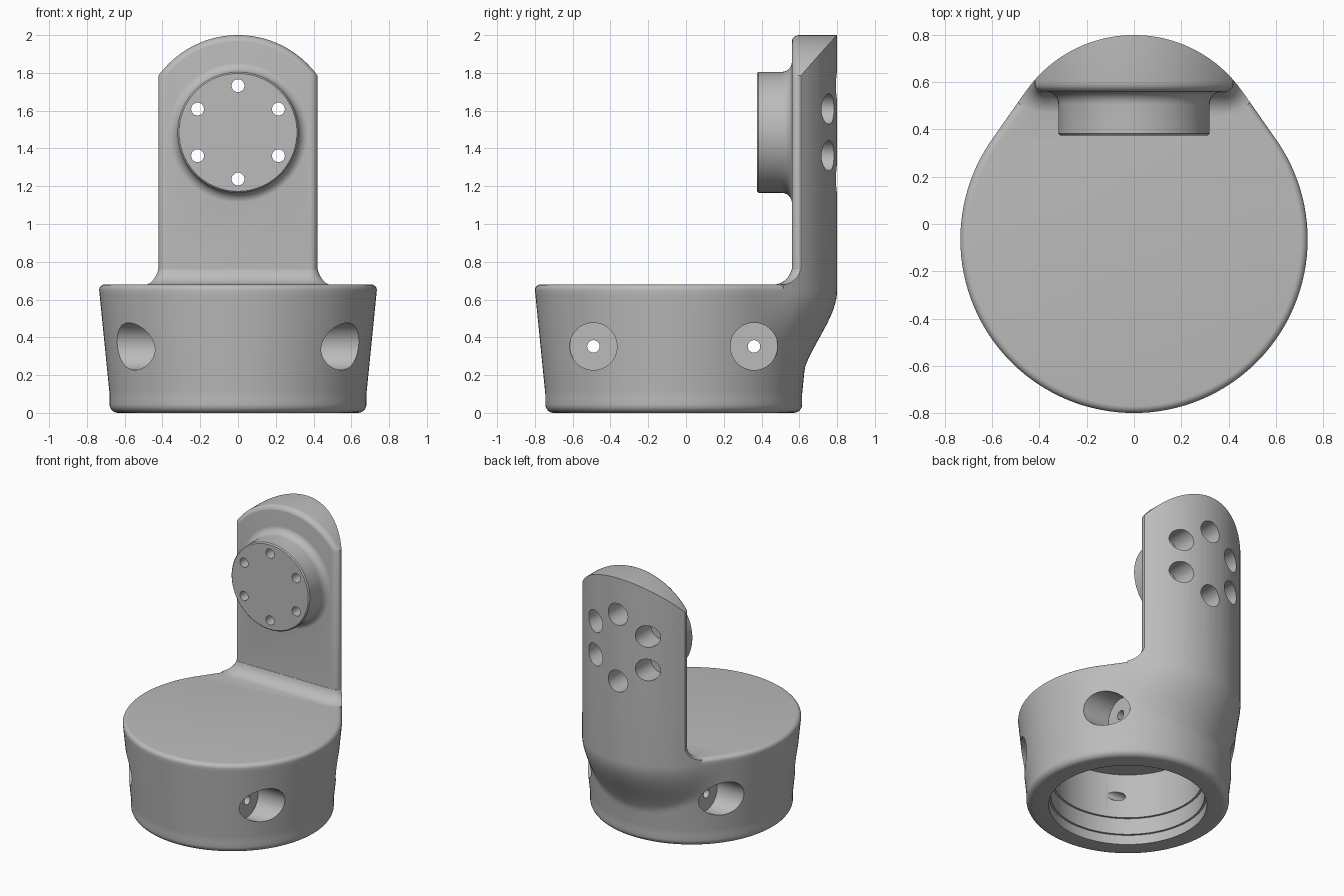
import bpy, bmesh
from math import sin, cos, pi, sqrt
from mathutils import Vector, Matrix

cube = bpy.data.objects.get("Cube")
if cube:
    bpy.data.objects.remove(cube, do_unlink=True)

grey = bpy.data.materials.new("plain grey")
grey.use_nodes = True
grey.diffuse_color = (0.5, 0.5, 0.5, 1)
grey.node_tree.nodes["Principled BSDF"].inputs["Base Color"].default_value = (0.5, 0.5, 0.5, 1)

AXIS_Y = -0.065      # centre of the round base
FLANGE_Z = 1.485
SEG = 128


def loft(name, rings):
    """Closed solid through a list of rings with equal point counts."""
    bm = bmesh.new()
    rows = [[bm.verts.new(p) for p in ring] for ring in rings]
    n = len(rows[0])
    for a, b in zip(rows, rows[1:]):
        for i in range(n):
            j = (i + 1) % n
            bm.faces.new((a[i], a[j], b[j], b[i]))
    bm.faces.new(rows[0])
    bm.faces.new(rows[-1])
    bmesh.ops.recalc_face_normals(bm, faces=bm.faces)
    mesh = bpy.data.meshes.new(name)
    bm.to_mesh(mesh)
    bm.free()
    mesh.materials.append(grey)
    ob = bpy.data.objects.new(name, mesh)
    bpy.context.collection.objects.link(ob)
    return ob


def lathe(name, profile, place, seg=64):
    """Spin (radius, height) points around local z, then place them."""
    angles = [2 * pi * i / seg for i in range(seg)]
    return loft(name, [[place @ Vector((r * cos(a), r * sin(a), h)) for a in angles]
                       for r, h in profile])


def combine(target, tool, operation):
    tool.hide_render = True
    mod = target.modifiers.new(operation.lower(), 'BOOLEAN')
    mod.operation, mod.object, mod.solver = operation, tool, 'EXACT'
    bpy.context.view_layer.objects.active = target
    bpy.ops.object.modifier_apply(modifier=mod.name)
    bpy.data.objects.remove(tool, do_unlink=True)


def section(z, inset=0.0, shape_z=None):
    """Outline around the base circle and the smaller back circle."""
    s = z if shape_z is None else shape_z
    grow = min(max((s - 0.1) / 0.55, 0), 1)
    k = min(max((s - 0.14) / 0.51, 0), 1)
    k = k * k * (3 - 2 * k)
    r_base, r_back = 0.68 + 0.055 * grow - inset, 0.56 - inset
    offset = 0.05 + 0.19 * k - AXIS_Y
    ring = []
    for i in range(SEG):
        a = 2 * pi * i / SEG
        reach = 0
        for j in range(33):
            t = j / 32
            q, r = offset * t, r_base + (r_back - r_base) * t
            reach = max(reach, q * sin(a) + sqrt(r * r - (q * cos(a)) ** 2))
        ring.append(Vector((reach * cos(a), AXIS_Y + reach * sin(a), z)))
    return ring


quarter = [i * pi / 12 for i in range(7)]

# Base with rounded rims
rings = [section(0.045 * (1 - cos(a)), 0.045 * (1 - sin(a))) for a in quarter]
rings += [section(0.05 + 0.025 * i) for i in range(1, 25)]
rings += [section(0.65 + 0.03 * sin(a), 0.03 * (1 - cos(a)), 0.65) for a in quarter[1:]]
bracket = loft("bracket_body", rings)


# Upright arm: a rounded slab with a concave foot
def slab_ring(z, d=0.0):
    r = 0.04 + d
    left = [Vector((-0.38 - r * cos(a), 0.6 - r * sin(a), z)) for a in quarter]
    right = [Vector((-p.x, p.y, z)) for p in reversed(left)]
    return [Vector((-0.38 - r, 1, z))] + left + right + [Vector((0.38 + r, 1, z))]


def arch_ring(y, inset):
    r = 0.52 - inset
    arc = [Vector((r * cos(pi * i / 64), y, 1.48 + r * sin(pi * i / 64))) for i in range(65)]
    return [Vector((r, y, 0.5))] + arc + [Vector((-r, y, 0.5))]


arm = loft("arm", [slab_ring(0.7), slab_ring(2.2)])
arch = loft("arch", [arch_ring(0.559 + 0.04 * (1 - cos(a)), 0.04 * (1 - sin(a))) for a in quarter]
            + [arch_ring(1.1, 0)])
combine(arm, arch, 'INTERSECT')
steps = [i * pi / 25 for i in range(12)]
foot = loft("foot", [slab_ring(0.6, 0.1)]
            + [slab_ring(0.779 - 0.1 * cos(a), 0.1 * (1 - sin(a))) for a in steps])
combine(arm, foot, 'UNION')
combine(arm, loft("back_limit", [section(0.65), section(2.3)]), 'INTERSECT')
combine(bracket, arm, 'UNION')

# Round mounting flange with a fillet against the arm
along_y = Matrix.Translation((0, 0, FLANGE_Z)) @ Matrix.Rotation(-pi / 2, 4, 'X')
profile = [(0.312, 0.375), (0.32, 0.383)]
profile += [(0.375 - 0.055 * cos(a), 0.506 + 0.055 * sin(a)) for a in quarter]
profile += [(0.375, 0.6)]
combine(bracket, lathe("flange", profile, along_y, 96), 'UNION')

# Hollow underside with shallow steps
hollow = [(0.53, -0.1), (0.53, 0.07), (0.515, 0.07), (0.515, 0.19), (0.5, 0.19), (0.5, 0.52)]
combine(bracket, lathe("hollow", hollow, Matrix.Translation((0, AXIS_Y, 0)), 96), 'DIFFERENCE')

# Six counterbored flange holes
for i in range(6):
    a = pi / 2 + i * pi / 3
    place = Matrix.Translation((0.247 * cos(a), 0, 0.247 * sin(a))) @ along_y
    bore = [(0.034, 0.2), (0.034, 0.6), (0.08, 0.6), (0.08, 1)]
    combine(bracket, lathe("flange_hole", bore, place, 32), 'DIFFERENCE')

# Four counterbored side holes
for side in (-1, 1):
    for dy in (-0.425, 0.425):
        place = Matrix.Translation((0, AXIS_Y + dy, 0.352)) @ Matrix.Rotation(side * pi / 2, 4, 'Y')
        bore = [(0.033, 0.15), (0.033, 0.42), (0.125, 0.42), (0.125, 1)]
        combine(bracket, lathe("side_hole", bore, place, 48), 'DIFFERENCE')

# Smooth curved faces, keep crisp edges
bpy.ops.object.select_all(action='DESELECT')
bracket.select_set(True)
bpy.context.view_layer.objects.active = bracket
bpy.ops.object.shade_smooth_by_angle(angle=0.6)
